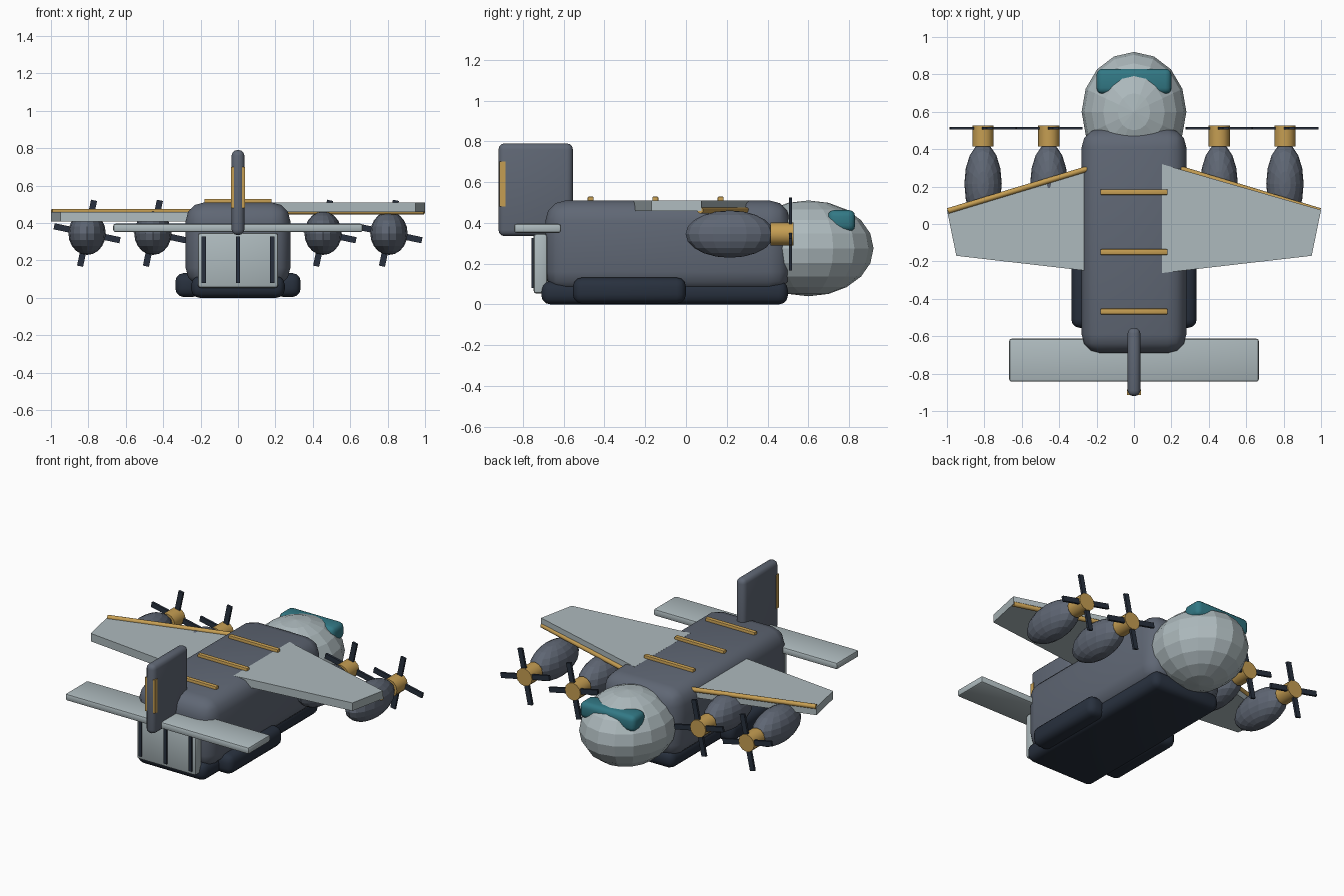
import bpy, bmesh, math
from mathutils import Matrix, Vector

if "Cube" in bpy.data.objects:
    bpy.data.objects.remove(bpy.data.objects["Cube"])


def mat(name, r, g, b):
    m = bpy.data.materials.new(name)
    m.diffuse_color = (r, g, b, 1)
    m.use_nodes = True
    m.node_tree.nodes["Principled BSDF"].inputs["Base Color"].default_value = m.diffuse_color
    return m


SLATE = mat("slate grey", .115, .135, .175)
LIGHT = mat("light grey", .42, .49, .51)
GOLD = mat("gold", .56, .34, .085)
NAVY = mat("dark navy", .021, .03, .048)
TEAL = mat("teal glass", .032, .19, .235)


def finish(name, bm, material, smooth=0):
    bmesh.ops.recalc_face_normals(bm, faces=bm.faces)
    me = bpy.data.meshes.new(name)
    bm.to_mesh(me)
    bm.free()
    me.materials.append(material)
    ob = bpy.data.objects.new(name, me)
    bpy.context.collection.objects.link(ob)
    if smooth:
        bpy.context.view_layer.objects.active = ob
        ob.select_set(True)
        bpy.ops.object.shade_smooth_by_angle(angle=math.radians(smooth))
        ob.select_set(False)
    return ob


def box(name, x, y, z, material, bevel=0, seg=2, smooth=35):
    """Box from (min, max) ranges with rounded edges."""
    bm = bmesh.new()
    bmesh.ops.create_cube(bm, size=1)
    for v in bm.verts:
        v.co = Vector([(a + b) / 2 + c * (b - a) for (a, b), c in zip((x, y, z), v.co)])
    if bevel:
        bmesh.ops.bevel(bm, geom=bm.edges[:], offset=bevel, segments=seg,
                        profile=.5, affect='EDGES')
    return finish(name, bm, material, smooth if bevel else 0)


def ellipsoid(name, centre, radii, material, rings):
    bm = bmesh.new()
    bmesh.ops.create_uvsphere(bm, u_segments=16, v_segments=rings, radius=1)
    bmesh.ops.transform(bm, matrix=Matrix.Translation(centre) @ Matrix.Diagonal((*radii, 1)),
                        verts=bm.verts)
    return finish(name, bm, material)


def rod(name, a, b, radius, material, sides=12):
    a, b = Vector(a), Vector(b)
    bm = bmesh.new()
    turn = (b - a).to_track_quat('Z', 'Y').to_matrix().to_4x4()
    bmesh.ops.create_cone(bm, cap_ends=True, segments=sides, radius1=radius, radius2=radius,
                          depth=(b - a).length, matrix=Matrix.Translation((a + b) / 2) @ turn)
    return finish(name, bm, material, 35)


def wing(name, side, z0, z1):
    """Tapered, swept slab."""
    outline = [(.15, .32), (1, .075), (.95, -.17), (.15, -.262)]
    bm = bmesh.new()
    low, high = ([bm.verts.new((side * x, y, z)) for x, y in outline] for z in (z0, z1))
    bm.faces.new(low)
    bm.faces.new(high)
    for i in range(4):
        j = (i + 1) % 4
        bm.faces.new((low[i], low[j], high[j], high[i]))
    return finish(name, bm, LIGHT)


# Body, belly and nose
box("fuselage", (-.28, .28), (-.69, .51), (.06, .51), SLATE, .1, 3)
box("belly", (-.25, .25), (-.71, .5), (0, .115), NAVY, .045, 3)
ellipsoid("nose", (0, .6, .275), (.28, .32, .235), LIGHT, 10)
box("visor", (-.2, .2), (.695, .83), (.357, .463), TEAL, .032, 3)

# Roof bars
for i, y in enumerate((.17, -.15, -.468)):
    box(f"roof_bar_{i}", (-.18, .18), (y - .015, y + .015), (.495, .529), GOLD, .006, 2)

# Wings, leading edge strips and landing gear pods
for side, label, z0, z1 in ((-1, "left", .407, .459), (1, "right", .458, .5105)):
    wing(f"{label}_wing", side, z0, z1)
    rod(f"{label}_leading_edge", (side * .25, .295, .461), (side * .995, .07, .461), .015, GOLD)
    box(f"{label}_gear_pod", sorted((side * .2, side * .335)), (-.555, 0), (.004, .132),
        NAVY, .045, 3)

# Engines with four-bladed propellers
for i, x in enumerate((-.807, -.455, .455, .807)):
    ellipsoid(f"engine_{i}", (x, .215, .345), (.1, .217, .116), SLATE, 10)
    rod(f"propeller_hub_{i}", (x, .415, .345), (x, .527, .345), .057, GOLD, 12)
    for k in range(2):
        bm = bmesh.new()
        bmesh.ops.create_cube(bm, size=1)
        bmesh.ops.transform(bm, verts=bm.verts,
                            matrix=Matrix.Translation((x, .512, .345))
                            @ Matrix.Rotation(math.radians(12 + 90 * k), 4, 'Y')
                            @ Matrix.Diagonal((.36, .015, .033, 1)))
        finish(f"propeller_blades_{i}_{k}", bm, NAVY)

# Tail fin with rudder trim, tailplane
box("tail_fin", (-.034, .034), (-.92, -.555), (.335, .79), SLATE, .03, 3)
box("rudder_trim", (-.037, .037), (-.914, -.886), (.48, .7), GOLD)
box("tailplane", (-.667, .667), (-.843, -.613), (.351, .396), LIGHT, .012, 2)

# Rear cargo door with dark ribs
box("cargo_door", (-.215, .215), (-.748, -.68), (.053, .347), LIGHT, .015, 2)
for i, x in enumerate((-.183, 0, .183)):
    box(f"door_rib_{i}", (x - .011, x + .011), (-.757, -.74), (.08, .327), NAVY)
